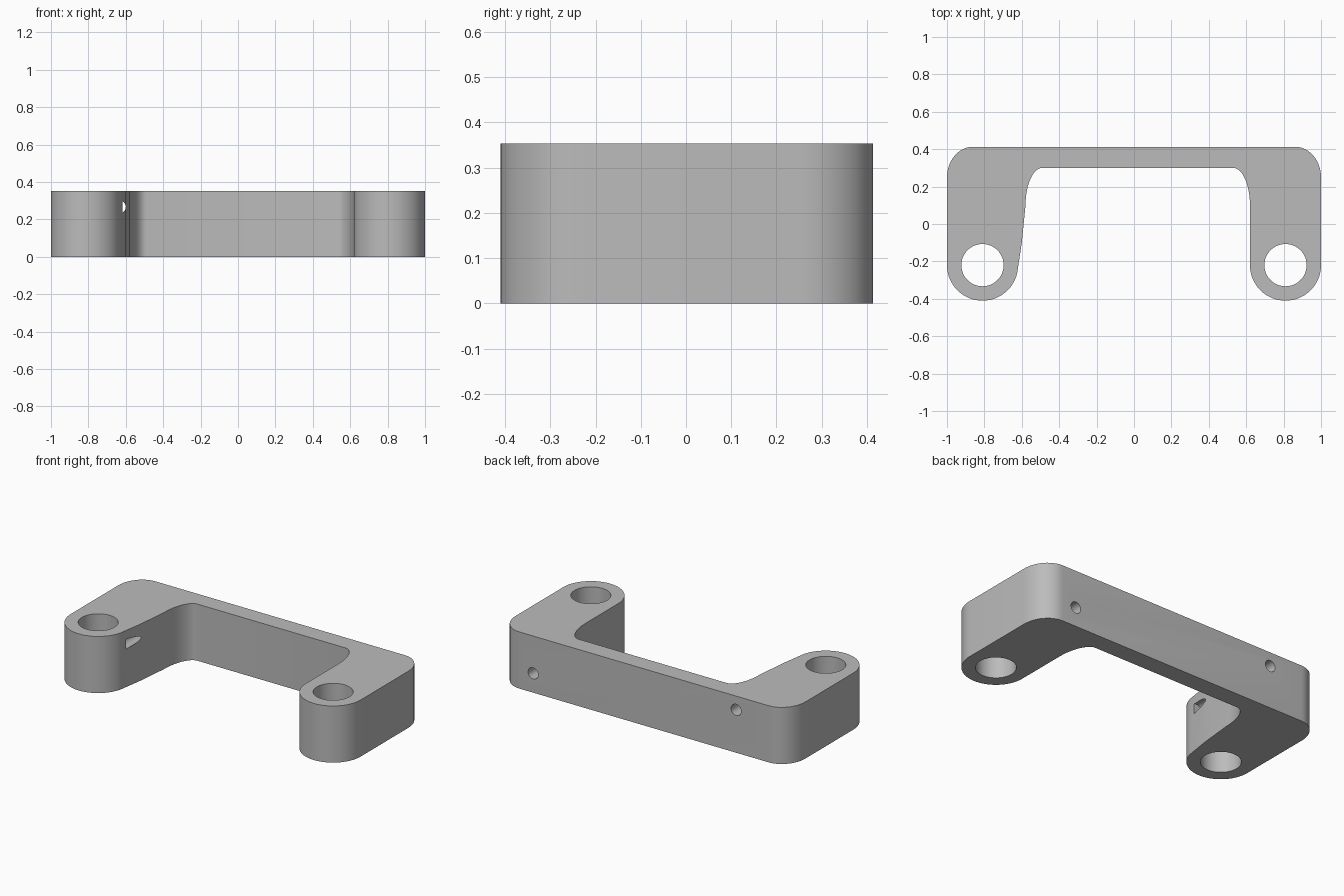
import bpy
import bmesh
from math import pi, cos, sin, radians
from mathutils import Matrix

HEIGHT = 0.353
BOSS_X, BOSS_Y, BOSS_R, BORE_R = 0.81, -0.22, 0.19, 0.113

old = bpy.data.objects.get("Cube")
if old:
    bpy.data.objects.remove(old, do_unlink=True)

grey = bpy.data.materials.new("plain grey")
grey.use_nodes = True
colour = (0.5, 0.5, 0.5, 1)
grey.diffuse_color = colour
grey.node_tree.nodes["Principled BSDF"].inputs["Base Color"].default_value = colour


def arc(cx, cy, rx, ry, start, end, steps):
    """Points on an ellipse arc, angles in degrees."""
    angles = [radians(start + (end - start) * i / steps) for i in range(steps + 1)]
    return [(cx + rx * cos(a), cy + ry * sin(a)) for a in angles]


def finish(name, bm):
    bmesh.ops.recalc_face_normals(bm, faces=bm.faces)
    mesh = bpy.data.meshes.new(name)
    bm.to_mesh(mesh)
    bm.free()
    mesh.materials.append(grey)
    obj = bpy.data.objects.new(name, mesh)
    bpy.context.collection.objects.link(obj)
    return obj


def cutter(name, centre, radius, depth, rotation, segments):
    bm = bmesh.new()
    bmesh.ops.create_cone(bm, cap_ends=True, segments=segments, radius1=radius,
                          radius2=radius, depth=depth,
                          matrix=Matrix.Translation(centre) @ rotation)
    obj = finish(name, bm)
    obj.hide_render = True
    return obj


# Bracket outline, counter-clockwise from the outer edge of the right boss
outline = arc(-BOSS_X, BOSS_Y, BOSS_R, BOSS_R, 180, 348, 28)
outline += [(-0.6, -0.1), (-0.58, 0.1)]                      # creased inner wall
outline += arc(-0.49, 0.1, 0.09, 0.2, 180, 90, 12)[1:]       # right inner fillet
outline += arc(0.53, 0.1, 0.09, 0.2, 90, 0, 12)              # left inner fillet
outline += arc(BOSS_X, BOSS_Y, BOSS_R, BOSS_R, 180, 360, 30)
outline += arc(0.86, 0.25, 0.14, 0.163, 0, 90, 12)           # rounded back corners
outline += arc(-0.86, 0.25, 0.14, 0.163, 90, 180, 12)

bm = bmesh.new()
base = bm.faces.new([bm.verts.new((x, y, 0)) for x, y in outline])
top = bmesh.ops.extrude_face_region(bm, geom=[base])["geom"]
bmesh.ops.translate(bm, vec=(0, 0, HEIGHT),
                    verts=[v for v in top if isinstance(v, bmesh.types.BMVert)])
bracket = finish("bracket", bm)

# Vertical bores through the bosses, and screw holes from the back face
upright = Matrix.Identity(4)
lengthwise = Matrix.Rotation(pi / 2, 4, 'X')
cutters = [cutter(side + "_bore", (x, BOSS_Y, HEIGHT / 2), BORE_R, 1, upright, 48)
           for side, x in (("left", BOSS_X), ("right", -BOSS_X))]
cutters += [cutter(side + "_screw_hole", (x, 0.14, z), 0.035, 0.72, lengthwise, 24)
            for side, x, z in (("left", 0.765, 0.12), ("right", -0.635, 0.267))]

bpy.ops.object.select_all(action='DESELECT')
bpy.context.view_layer.objects.active = bracket
bracket.select_set(True)
for tool in cutters:
    cut = bracket.modifiers.new(tool.name, 'BOOLEAN')
    cut.operation = 'DIFFERENCE'
    cut.solver = 'EXACT'
    cut.object = tool
    bpy.ops.object.modifier_apply(modifier=cut.name)
    bpy.data.objects.remove(tool, do_unlink=True)

bpy.ops.object.shade_smooth_by_angle(angle=radians(25))
